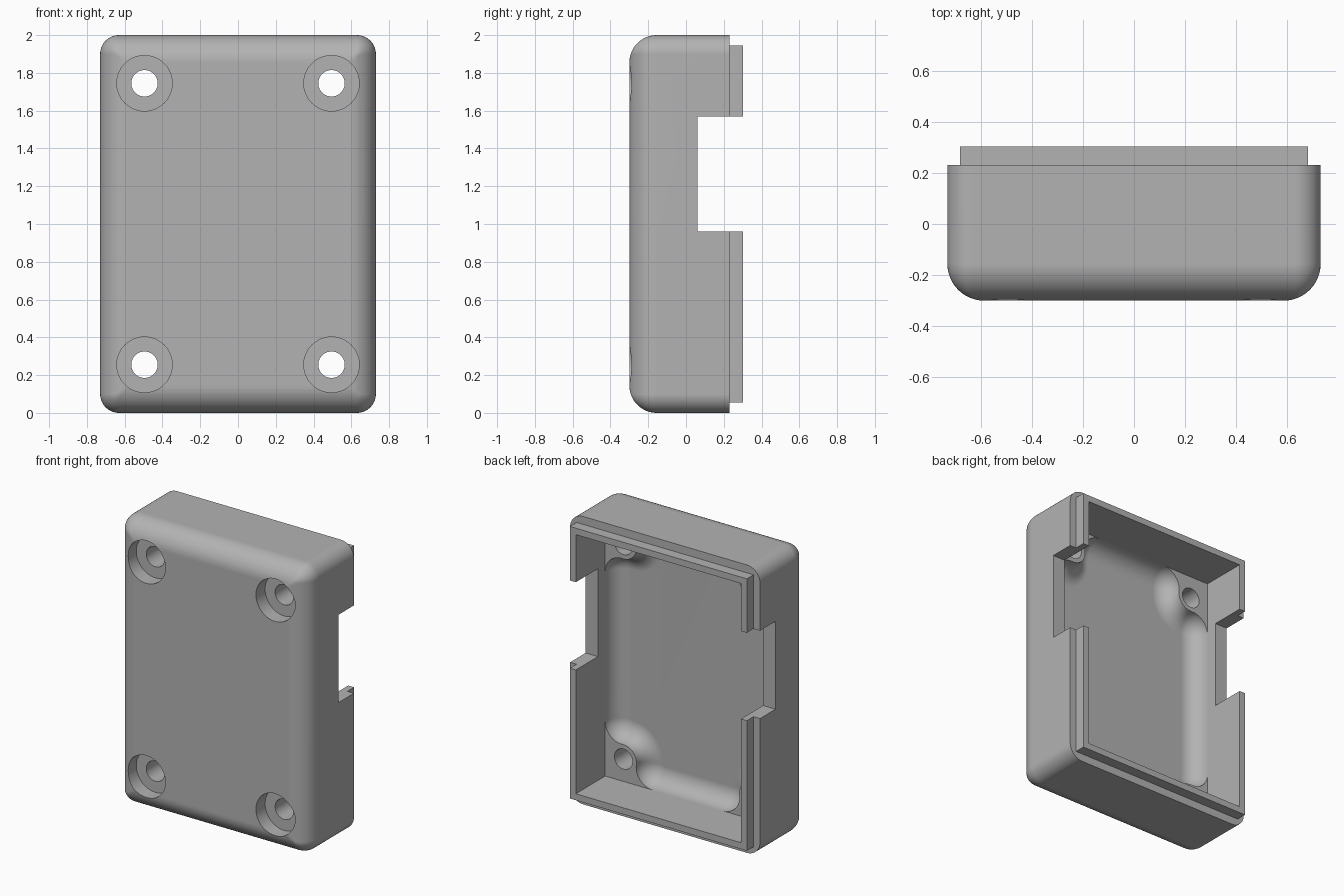
import bpy, bmesh, math
from mathutils import Matrix, Vector

if "Cube" in bpy.data.objects:
    bpy.data.objects.remove(bpy.data.objects["Cube"], do_unlink=True)

MID = 1.0                    # height of the middle of the case
BOSS_X, BOSS_Z = 0.495, 0.745
IN_X, IN_Z = 0.635, 0.90     # half size of the cavity
BOSS_R, BLEND = 0.10, 0.125  # boss radius and its blend into the walls
LEDGE_Y, FLOOR_Y = -0.02, -0.14


def arc(cx, cz, r, a, b, n=10):
    return [(cx + r * math.cos(a + (b - a) * i / n),
             cz + r * math.sin(a + (b - a) * i / n)) for i in range(n + 1)]


def mirror4(quarter):
    """Complete a +x +z quarter outline into a closed loop."""
    top = quarter + [(-x, z) for x, z in reversed(quarter)]
    return top + [(-x, -z) for x, z in top]


def case_ring(d):
    r = max(0.10 - d, 0.015)
    return mirror4(arc(0.73 - d - r, 1 - d - r, r, 0, math.pi / 2))


def pocket_ring(d):
    reach = BOSS_R + BLEND
    x1, z2 = IN_X - BLEND, IN_Z - BLEND
    z1 = BOSS_Z - math.sqrt(reach ** 2 - (x1 - BOSS_X) ** 2)
    x2 = BOSS_X - math.sqrt(reach ** 2 - (z2 - BOSS_Z) ** 2)
    a1 = math.atan2(BOSS_Z - z1, BOSS_X - x1)
    a2 = math.atan2(BOSS_Z - z2, BOSS_X - x2)
    pts = arc(x1, z1, BLEND - d, 0, a1)
    pts += arc(BOSS_X, BOSS_Z, BOSS_R + d, a1 - math.pi, a2 - math.pi, 16)[1:-1]
    return mirror4(pts + arc(x2, z2, BLEND - d, a2, math.pi / 2))


def finish(name, bm):
    bmesh.ops.recalc_face_normals(bm, faces=bm.faces)
    mesh = bpy.data.meshes.new(name)
    bm.to_mesh(mesh)
    bm.free()
    ob = bpy.data.objects.new(name, mesh)
    bpy.context.collection.objects.link(ob)
    return ob


def loft(name, levels):
    """Skin a list of (y, outline) rings and cap both ends."""
    bm = bmesh.new()
    rings = [[bm.verts.new((x, y, MID + z)) for x, z in pts] for y, pts in levels]
    n = len(rings[0])
    for a, b in zip(rings, rings[1:]):
        for i in range(n):
            j = (i + 1) % n
            bm.faces.new((a[i], a[j], b[j], b[i]))
    bm.faces.new(rings[0])
    bm.faces.new(rings[-1])
    return finish(name, bm)


def box(name, lo, hi):
    lo, hi = Vector(lo), Vector(hi)
    bm = bmesh.new()
    bmesh.ops.create_cube(bm, size=1, matrix=Matrix.Translation((lo + hi) / 2)
                          @ Matrix.Diagonal((*(hi - lo), 1)))
    return finish(name, bm)


def cylinder(name, x, z, r, y0, y1):
    bm = bmesh.new()
    bmesh.ops.create_cone(bm, cap_ends=True, segments=48, radius1=r, radius2=r,
                          depth=y1 - y0,
                          matrix=Matrix.Translation((x, (y0 + y1) / 2, z))
                          @ Matrix.Rotation(math.pi / 2, 4, 'X'))
    return finish(name, bm)


def combine(target, tool, operation):
    mod = target.modifiers.new(operation, 'BOOLEAN')
    mod.operation, mod.object, mod.solver = operation, tool, 'EXACT'
    bpy.context.view_layer.objects.active = target
    bpy.ops.object.modifier_apply(modifier=mod.name)
    bpy.data.objects.remove(tool, do_unlink=True)


# Outer shell with rounded front edges
STEPS, EDGE = 12, 0.145
levels = [(0.23, case_ring(0))]
for i in range(STEPS + 1):
    t = math.pi / 2 * i / STEPS
    levels.append((-0.30 + EDGE * (1 - math.sin(t)), case_ring(EDGE * (1 - math.cos(t)))))
case = loft("enclosure_half", levels)

# Raised lip around the open back
combine(case, box("lip", (-0.68, 0, 0.055), (0.68, 0.303, 1.945)), 'UNION')

# Square cavity, then a filleted pocket that leaves the corner bosses
combine(case, box("cavity_cutter", (-IN_X, LEDGE_Y, MID - IN_Z),
                  (IN_X, 0.5, MID + IN_Z)), 'DIFFERENCE')
depth = LEDGE_Y - FLOOR_Y
levels = [(LEDGE_Y + 0.03, pocket_ring(0.002))]
for i in range(STEPS + 1):
    t = math.pi / 2 * i / STEPS
    levels.append((LEDGE_Y - depth * math.sin(t), pocket_ring(depth * (1 - math.cos(t)))))
combine(case, loft("pocket_cutter", levels), 'DIFFERENCE')

# Opening through both side walls
combine(case, box("notch_cutter", (-1, 0.06, 0.96), (1, 0.5, 1.57)), 'DIFFERENCE')

# Counterbored screw holes
for sx in (-1, 1):
    for sz in (-1, 1):
        x, z = sx * BOSS_X, MID + sz * BOSS_Z
        combine(case, cylinder("counterbore_cutter", x, z, 0.147, -0.5, -0.20), 'DIFFERENCE')
        combine(case, cylinder("hole_cutter", x, z, 0.07, -0.4, 0.2), 'DIFFERENCE')

# Plain grey plastic
grey = bpy.data.materials.new("grey_plastic")
grey.use_nodes = True
colour = (0.45, 0.45, 0.45, 1)
grey.diffuse_color = colour
grey.node_tree.nodes["Principled BSDF"].inputs["Base Color"].default_value = colour
case.data.materials.clear()
case.data.materials.append(grey)
for face in case.data.polygons:
    face.material_index = 0

# Smooth fillets with crisp machined edges
bpy.ops.object.select_all(action='DESELECT')
case.select_set(True)
bpy.context.view_layer.objects.active = case
bpy.ops.object.shade_smooth_by_angle(angle=math.radians(30))
weighted = case.modifiers.new("weighted_normals", 'WEIGHTED_NORMAL')
weighted.keep_sharp = True
